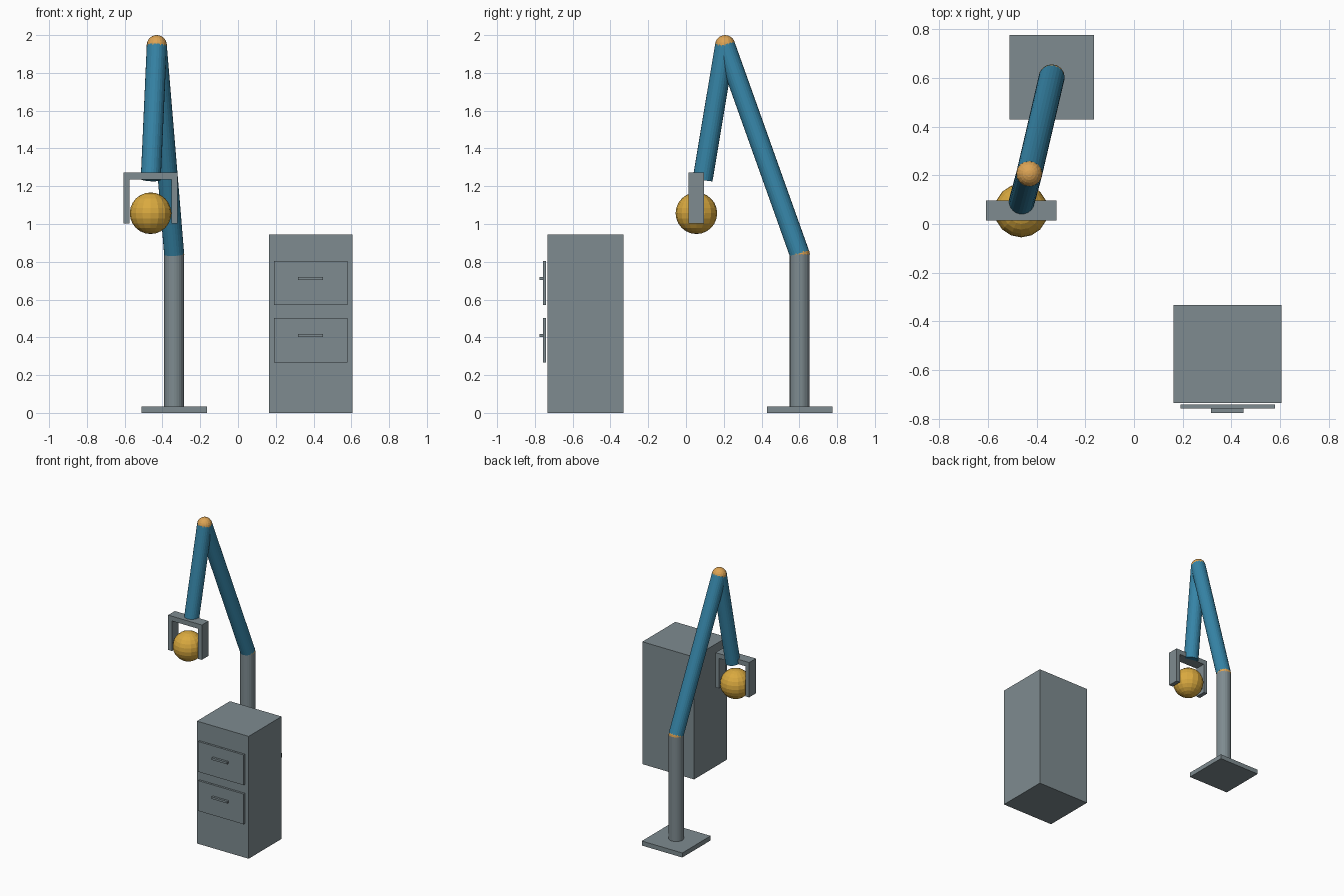
import bpy
from mathutils import Vector

if "Cube" in bpy.data.objects:
    bpy.data.objects.remove(bpy.data.objects["Cube"])


def material(name, rgb):
    m = bpy.data.materials.new(name)
    m.diffuse_color = (*rgb, 1.0)
    m.use_nodes = True
    m.node_tree.nodes["Principled BSDF"].inputs["Base Color"].default_value = m.diffuse_color
    return m


GREY = material("steel_grey", (0.21, 0.26, 0.28))
BLUE = material("arm_blue", (0.037, 0.235, 0.39))
ORANGE = material("joint_orange", (0.72, 0.37, 0.09))
GOLD = material("ball_gold", (0.70, 0.40, 0.05))


def finish(name, mat):
    obj = bpy.context.object
    obj.name = name
    obj.data.materials.append(mat)
    return obj


def box(name, lo, hi, mat=GREY):
    lo, hi = Vector(lo), Vector(hi)
    bpy.ops.mesh.primitive_cube_add(size=1, location=(lo + hi) / 2)
    obj = finish(name, mat)
    obj.scale = hi - lo
    return obj


def rod(name, a, b, mat, r=0.053):
    a, b = Vector(a), Vector(b)
    d = b - a
    bpy.ops.mesh.primitive_cylinder_add(vertices=24, radius=r, depth=d.length,
                                        location=(a + b) / 2)
    obj = finish(name, mat)
    obj.rotation_euler = d.to_track_quat('Z', 'Y').to_euler()
    return obj


def ball(name, centre, r, mat):
    bpy.ops.mesh.primitive_uv_sphere_add(segments=16, ring_count=12, radius=r,
                                         location=centre)
    return finish(name, mat)


# Arm stand and joints
SHOULDER = (-0.338, 0.602, 0.84)
ELBOW = (-0.430, 0.207, 1.9465)
WRIST = (-0.462, 0.088, 1.235)
box("base_plate", (-0.511, 0.429, 0), (-0.165, 0.775, 0.035))
rod("post", (-0.338, 0.602, 0.035), SHOULDER, GREY)
ball("shoulder_joint", SHOULDER, 0.0535, ORANGE)
rod("upper_arm", SHOULDER, ELBOW, BLUE)
ball("elbow_joint", ELBOW, 0.0535, ORANGE)
rod("forearm", ELBOW, WRIST, BLUE)

# Gripper: crossbar with two fingers around the ball
GX, GY = -0.463, 0.055
box("gripper_bar", (GX - 0.144, GY - 0.041, 1.235), (GX + 0.144, GY + 0.041, 1.272))
for side, name in ((-1, "left_finger"), (1, "right_finger")):
    x = GX + side * 0.128
    box(name, (x - 0.016, GY - 0.041, 1.003), (x + 0.016, GY + 0.041, 1.235))
ball("held_ball", (GX, GY, 1.057), 0.11, GOLD)

# Cabinet with two drawers
box("cabinet", (0.163, -0.734, 0), (0.605, -0.332, 0.945))
for name, z in (("lower", 0.385), ("upper", 0.687)):
    box(name + "_drawer", (0.190, -0.758, z - 0.117), (0.579, -0.742, z + 0.117))
    box(name + "_handle", (0.317, -0.775, z + 0.016), (0.450, -0.758, z + 0.032))
